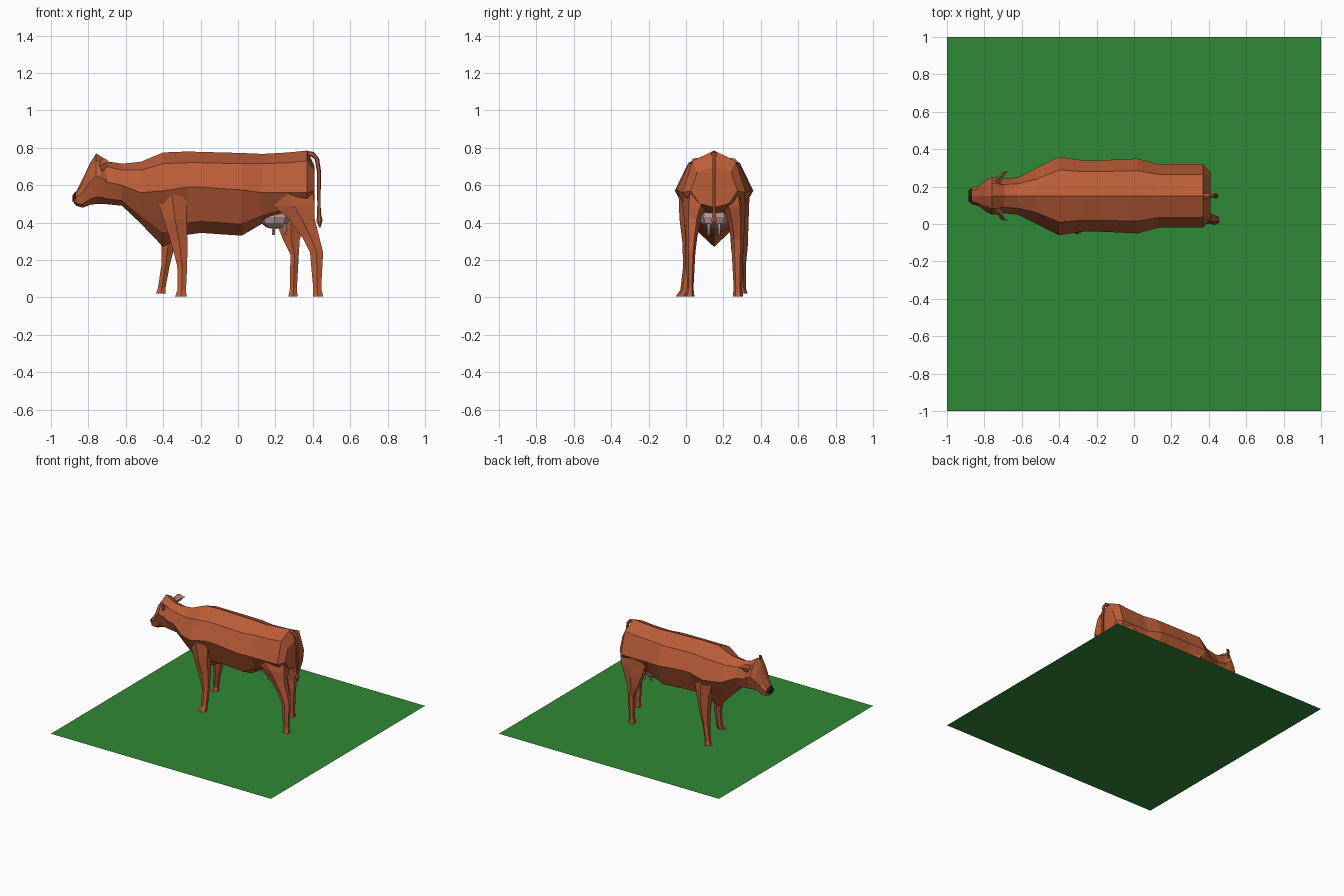
import bpy, bmesh, math
from mathutils import Vector

CY = 0.15  # the cow's mid-plane


def material(name, rgb):
    m = bpy.data.materials.new(name)
    m.diffuse_color = (*rgb, 1)
    return m


BROWN = material("brown_hide", (0.50, 0.11, 0.04))
PINK = material("pink_skin", (0.50, 0.33, 0.33))
BLACK = material("black_nose", (0.015, 0.012, 0.012))
GREEN = material("grass_green", (0.03, 0.25, 0.037))


def loft(name, rings, mat):
    bm = bmesh.new()
    loops = [[bm.verts.new(p) for p in r] for r in rings]
    n = len(loops[0])
    for a, b in zip(loops, loops[1:]):
        for i in range(n):
            j = (i + 1) % n
            bm.faces.new((a[i], a[j], b[j], b[i]))
    bm.faces.new(loops[0][::-1])
    bm.faces.new(loops[-1])
    return finish(name, bm, mat)


def finish(name, bm, mat):
    bmesh.ops.recalc_face_normals(bm, faces=bm.faces)
    me = bpy.data.meshes.new(name)
    bm.to_mesh(me)
    bm.free()
    me.materials.append(mat)
    ob = bpy.data.objects.new(name, me)
    bpy.context.collection.objects.link(ob)
    return ob


def section(x, top, z2, h2, mid, h, low, bot):
    """Eight-point symmetrical body slice: ridge, shoulder, flank, belly, keel."""
    zl = bot + 0.25 * (mid - bot)
    half = [(h2, z2), (h, mid), (low, zl)]
    pts = [(0, top)] + half + [(0, bot)] + [(-y, z) for y, z in half[::-1]]
    return [(x, CY + y, z) for y, z in pts]


def leg(name, levels):
    """Six-sided leg from (x0, x1, y0, y1, z) boxes."""
    rings = []
    for x0, x1, y0, y1, z in levels:
        cx, cy, rx, ry = (x0 + x1) / 2, (y0 + y1) / 2, (x1 - x0) / 2, (y1 - y0) / 2
        rings.append([(cx + rx * u, cy + ry * v, z) for u, v in
                      ((1, -.5), (1, .5), (.0, 1), (-1, .5), (-1, -.5), (.0, -1))])
    return loft(name, rings, BROWN)


def tube(name, path, mat, sides=6):
    """Tube through (x, z, radius) points in the mid-plane."""
    rings = []
    for i, (x, z, r) in enumerate(path):
        a, b = path[max(i - 1, 0)], path[min(i + 1, len(path) - 1)]
        t = Vector((b[0] - a[0], b[1] - a[1])).normalized()
        rings.append([(x - t.y * r * math.cos(k), CY + r * math.sin(k), z + t.x * r * math.cos(k))
                      for k in (2 * math.pi * s / sides for s in range(sides))])
    return loft(name, rings, mat)


# grass square
bm = bmesh.new()
bmesh.ops.create_grid(bm, x_segments=1, y_segments=1, size=1)
finish("grass_square", bm, GREEN)

# torso and neck
loft("torso", [section(*s) for s in (
    (-.72, .73, .705, .06, .62, .09, .06, .50),
    (-.62, .715, .68, .065, .60, .10, .06, .49),
    (-.52, .725, .68, .09, .56, .15, .07, .395),
    (-.40, .775, .715, .14, .57, .21, .08, .27),
    (-.27, .78, .72, .13, .59, .19, .11, .335),
    (-.20, .778, .72, .13, .59, .19, .12, .345),
    (.02, .772, .715, .135, .575, .20, .12, .33),
    (.13, .767, .715, .115, .56, .17, .11, .395),
    (.27, .775, .72, .115, .56, .17, .11, .45),
    (.37, .785, .73, .115, .56, .17, .11, .47),
    (.41, .70, .67, .09, .57, .125, .08, .48))], BROWN)

# head
loft("head", [section(*s) for s in (
    (-.69, .725, .70, .05, .62, .085, .06, .50),
    (-.735, .755, .72, .07, .64, .10, .065, .50),
    (-.758, .77, .735, .065, .65, .10, .065, .50),
    (-.79, .72, .695, .055, .62, .085, .055, .495),
    (-.83, .635, .61, .04, .56, .055, .045, .48),
    (-.865, .565, .555, .03, .535, .045, .035, .49),
    (-.878, .55, .545, .02, .53, .03, .022, .505))], BROWN)

# nose
loft("nose", [section(*s) for s in (
    (-.865, .568, .558, .03, .535, .046, .03, .505),
    (-.884, .548, .543, .018, .53, .028, .018, .51))], BLACK)

# ears with pink insides
for label, s in (("left", 1), ("right", -1)):
    for part, mat, dx in (("ear", BROWN, 0), ("inner_ear", PINK, .008)):
        k = 1 if part == "ear" else .8
        rings = [[(x + dx, CY + s * y, zc + h * k), (x + .015 + dx, CY + s * (y + .008), zc),
                  (x + dx, CY + s * y, zc - h * k), (x - .012 + dx, CY + s * y, zc)]
                 for x, y, zc, h in ((-.74, .06, .70, .02), (-.725, .09, .71, .035),
                                     (-.71, .11, .715, .028), (-.695, .128, .72, .004))]
        loft(label + "_" + part, rings, mat)

# legs
leg("front_leg_right", ((-.44, -.27, -.04, .09, .56), (-.40, -.275, -.035, .07, .42),
                        (-.36, -.27, -.02, .05, .30), (-.325, -.272, -.015, .035, .17),
                        (-.323, -.278, -.03, .015, .04), (-.336, -.275, -.055, .005, .005)))
leg("front_leg_left", ((-.46, -.29, .21, .34, .56), (-.42, -.31, .235, .335, .42),
                       (-.41, -.34, .24, .33, .27), (-.41, -.365, .255, .32, .17),
                       (-.428, -.388, .275, .32, .05), (-.438, -.386, .265, .33, .02)))
leg("hind_leg_right", ((.13, .40, -.015, .13, .56), (.19, .41, -.018, .11, .49),
                       (.27, .41, -.01, .08, .42), (.345, .435, 0, .06, .32),
                       (.385, .455, .002, .05, .24), (.402, .445, .005, .04, .05),
                       (.40, .455, -.005, .045, .005)))
leg("hind_leg_left", ((.13, .40, .17, .315, .56), (.18, .39, .20, .318, .48),
                      (.205, .36, .225, .315, .40), (.24, .33, .24, .31, .31),
                      (.28, .325, .245, .305, .23), (.278, .315, .255, .30, .05),
                      (.27, .318, .25, .305, .005)))

# tail
tube("tail", ((.36, .77, .015), (.40, .765, .014), (.422, .74, .012), (.432, .68, .011),
              (.433, .50, .009), (.433, .45, .01), (.436, .41, .016), (.437, .375, .004)), BROWN)

# udder and teats
bm = bmesh.new()
bmesh.ops.create_uvsphere(bm, u_segments=8, v_segments=6, radius=1)
for v in bm.verts:
    v.co = (.195 + .083 * v.co.x, CY + .08 * v.co.y, .43 + .065 * v.co.z)
for x in (.19, .25):
    for y in (-.028, .028):
        cone = bmesh.ops.create_cone(bm, cap_ends=True, segments=6, radius1=.008, radius2=.013, depth=.06)
        bmesh.ops.translate(bm, verts=cone["verts"], vec=(x, CY + y, .365))
finish("udder", bm, PINK)
